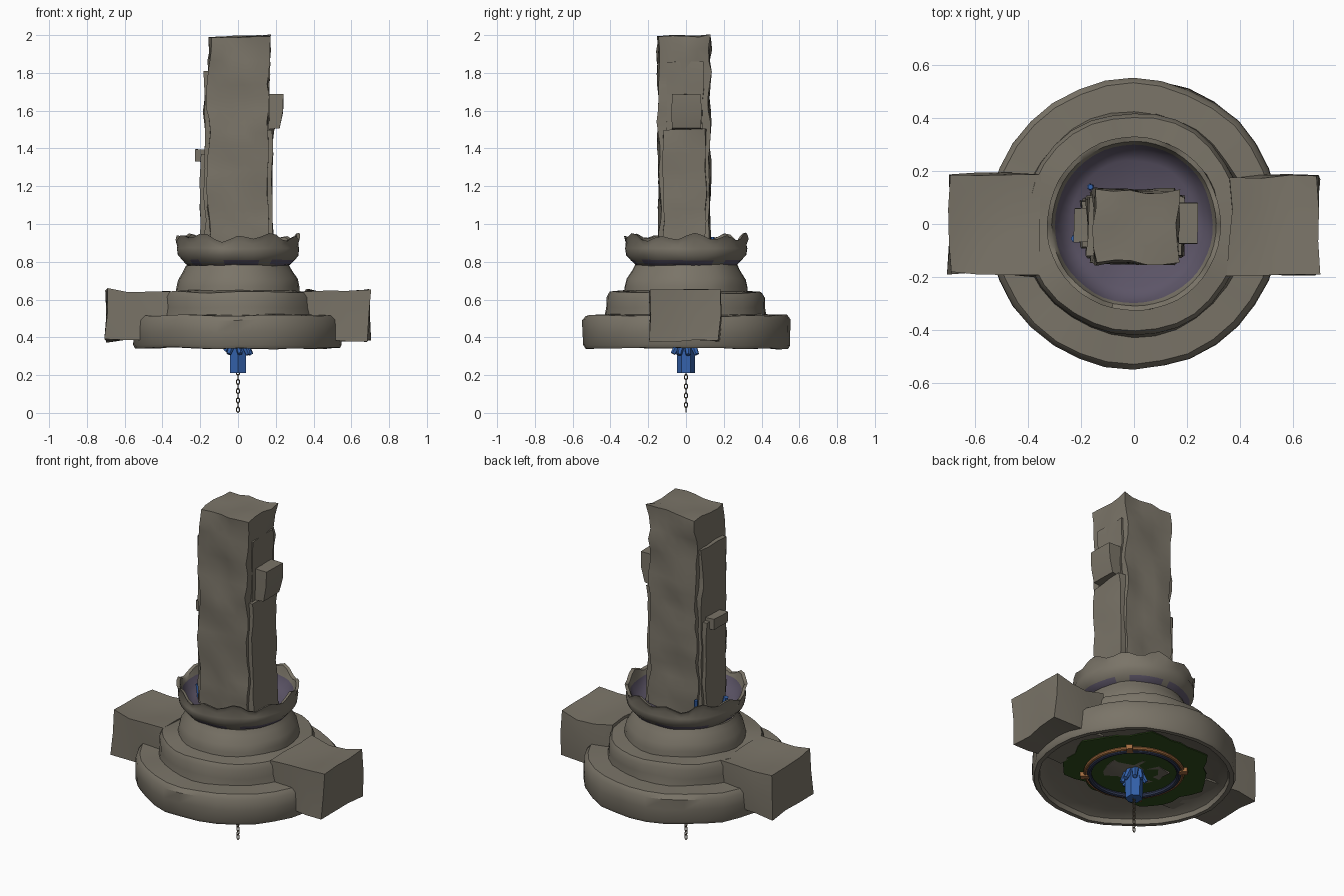
import bpy, bmesh, math, random
from mathutils import Vector, Matrix, noise

if "Cube" in bpy.data.objects:
    bpy.data.objects.remove(bpy.data.objects["Cube"])

random.seed(4)


def mat(name, rgb):
    m = bpy.data.materials.new(name)
    m.diffuse_color = (*rgb, 1)
    m.use_nodes = True
    m.node_tree.nodes["Principled BSDF"].inputs["Base Color"].default_value = m.diffuse_color
    return m


STONE = mat("weathered stone", (0.195, 0.175, 0.138))
PURPLE = mat("dusky purple", (0.107, 0.09, 0.135))
BLUE = mat("crystal blue", (0.035, 0.125, 0.42))
MOSS = mat("moss green", (0.03, 0.075, 0.012))
COPPER = mat("copper", (0.36, 0.15, 0.05))
NAVY = mat("dark blue metal", (0.03, 0.04, 0.085))
CHAIN = mat("chain brown", (0.11, 0.085, 0.055))


def finish(name, bm, mats, angle=35):
    bmesh.ops.recalc_face_normals(bm, faces=bm.faces)
    me = bpy.data.meshes.new(name)
    bm.to_mesh(me)
    bm.free()
    for m in mats:
        me.materials.append(m)
    me.polygons.foreach_set("use_smooth", [True] * len(me.polygons))
    me.set_sharp_from_angle(angle=math.radians(angle))
    ob = bpy.data.objects.new(name, me)
    bpy.context.collection.objects.link(ob)
    return ob


def wobble(bm, amp, freq, seed):
    off = Vector((seed * 3.7, seed * 1.3, seed * 7.1))
    for v in bm.verts:
        v.co += noise.noise_vector(v.co * freq + off) * amp


def rough_block(name, lo, hi, step=0.08, amp=0.014, freq=6, seed=1, shape=None):
    """Box cut into a grid and weathered with noise."""
    lo, hi = Vector(lo), Vector(hi)
    bm = bmesh.new()
    bmesh.ops.create_cube(bm, size=1)
    for v in bm.verts:
        v.co = (lo + hi) / 2 + v.co * (hi - lo)
    for ax in range(3):
        n = max(1, round((hi[ax] - lo[ax]) / step))
        for i in range(1, n):
            co, no = Vector((0, 0, 0)), Vector((0, 0, 0))
            co[ax], no[ax] = lo[ax] + (hi[ax] - lo[ax]) * i / n, 1
            bmesh.ops.bisect_plane(bm, geom=bm.verts[:] + bm.edges[:] + bm.faces[:],
                                   plane_co=co, plane_no=no)
    if shape:
        for v in bm.verts:
            shape(v.co)
    wobble(bm, amp, freq, seed)
    return finish(name, bm, [STONE], 40)


def lathe(name, profile, mats, segs=32, amp=0.012, freq=5, seed=1, shape=None, rule=None):
    """Spin (radius, z) points about the z axis; rule picks a material per face."""
    bm = bmesh.new()
    rings = []
    for r, z in profile:
        if r == 0:
            rings.append([bm.verts.new((0, 0, z))] * segs)
        else:
            rings.append([bm.verts.new((r * math.cos(a), r * math.sin(a), z))
                          for a in (2 * math.pi * i / segs for i in range(segs))])
    for k, (a, b) in enumerate(zip(rings, rings[1:])):
        for i in range(segs):
            j = (i + 1) % segs
            vs = list(dict.fromkeys((a[i], a[j], b[j], b[i])))
            f = bm.faces.new(vs)
            if rule:
                f.material_index = rule(k, f.calc_center_median())
    if shape:
        for v in bm.verts:
            shape(v.co)
    wobble(bm, amp, freq, seed)
    return finish(name, bm, mats, 40)


# stepped round base, hollow underneath
lathe("base_tier", [(0, .395), (.46, .395), (.51, .37), (.515, .342), (.54, .342), (.55, .36),
                    (.55, .43), (.55, .49), (.53, .515), (.40, .52)], [STONE], amp=.01, seed=2)
lathe("middle_tier", [(.43, .50), (.42, .56), (.42, .61), (.405, .638), (.30, .645)], [STONE], seed=3)
lathe("neck_tier", [(.33, .62), (.325, .67), (.315, .71), (.285, .755), (.27, .785), (.10, .79)],
      [STONE], seed=4)

# arms on both sides
for side, s in (("right", 1), ("left", -1)):
    x = sorted((s * .36, s * .695))

    def flare(c):
        c.z += .01 * math.cos((abs(c.x) - .36) * 18) * (1 if c.z > .5 else -.3)
    rough_block(side + "_arm", (x[0], -.19, .385), (x[1], .18, .64), .12, .022, 5, 5 + s, flare)


# scalloped bowl with purple lining
def scallop(c):
    if c.z > .89:
        a = math.atan2(c.y, c.x)
        c.z += .016 * math.sin(11 * a) + .01 * math.sin(5 * a + 1)


def bowl_rule(k, c):
    if k >= 8:
        return 1
    return int(k < 2 and noise.noise(c * 9) > 0)


lathe("bowl", [(.25, .775), (.275, .785), (.298, .81), (.32, .835), (.325, .87), (.32, .90),
               (.33, .93), (.312, .925), (.30, .89), (.28, .85), (.24, .82), (0, .81)],
      [STONE, PURPLE], 48, .006, 8, 6, scallop, bowl_rule)


# tall pillar and the slabs fixed to its sides
def slant(c):
    if c.z > 1.9:
        c.z += .03 * c.x
        c.x += .008


rough_block("pillar", (-.155, -.143, .378), (.16, .125, 1.993), .065, .022, 8, 8, slant)
rough_block("right_slab", (.10, -.12, .80), (.185, .105, 1.50), .07, .016, 8, 9)
rough_block("right_upper_slab", (.10, -.10, 1.45), (.165, .09, 1.86), .07, .012, 8, 10)


def wedge(c):
    if c.z < 1.55 and c.x > .18:
        c.z += .012
        c.x -= .02


rough_block("right_bracket", (.12, -.075, 1.495), (.238, .08, 1.685), .1, .008, 6, 11, wedge)
rough_block("left_slab", (-.175, -.12, .80), (-.10, .105, 1.80), .07, .016, 8, 12)
rough_block("left_lower_slab", (-.198, -.09, .80), (-.12, .09, 1.37), .07, .014, 8, 13)
rough_block("left_cap", (-.225, -.07, 1.33), (-.12, .06, 1.395), .06, .008, 8, 14)


# moss sheet on the underside, thinner towards the front
def moss_edge(c):
    a = math.atan2(c.y, c.x)
    k = 1 - .3 * max(0, -math.sin(a)) ** 3 + .05 * math.sin(7 * a) + .03 * math.sin(13 * a)
    c.x, c.y = c.x * k, c.y * k


lathe("moss", [(0, .38), (.25, .38), (.40, .38), (.40, .386), (0, .386)], [MOSS], 40, .003, 9, 15, moss_edge)


def torus(name, r, w, z, m, segs=40):
    prof = [(r + w * math.cos(t), z + w * math.sin(t)) for t in (i * math.pi / 4 for i in range(9))]
    return lathe(name, prof, [m], segs, 0)


# metal rings with four clips
torus("copper_ring", .263, .011, .372, COPPER)
torus("dark_ring", .243, .014, .368, NAVY)
for i in range(4):
    bm = bmesh.new()
    bmesh.ops.create_cube(bm, size=1, matrix=Matrix.Rotation(math.pi * (.25 + i / 2), 4, 'Z')
                          @ Matrix.Translation((.265, 0, .37)) @ Matrix.Diagonal((.05, .035, .03, 1)))
    finish("ring_clip", bm, [COPPER])


# crystals: six-sided shards
def shard(name, base, tip, r, taper=.8):
    base, tip = Vector(base), Vector(tip)
    d = tip - base
    bm = bmesh.new()
    bmesh.ops.create_cone(bm, cap_ends=True, segments=6, radius1=r, radius2=r * taper, depth=d.length,
                          matrix=Matrix.Translation((base + tip) / 2)
                          @ d.to_track_quat('Z', 'Y').to_matrix().to_4x4())
    finish(name, bm, [BLUE], 20)


shard("main_crystal", (0, 0, .40), (0, 0, .21), .05, .95)
for i in range(7):
    a = i * 2 * math.pi / 7 + .2
    q = random.uniform(.05, .085)
    shard("side_crystal", (.03 * math.cos(a), .03 * math.sin(a), .385),
          (.012 + q * math.cos(a), q * math.sin(a), random.uniform(.305, .335)), .022, .6)
shard("bowl_crystal_back", (-.165, .14, .82), (-.165, .14, .93), .013)
shard("bowl_crystal_left", (-.21, -.055, .82), (-.225, -.055, .89), .018)

# hanging chain of alternating links
for i in range(9):
    bm = bmesh.new()
    rows = []
    for u in range(12):
        a = u * math.pi / 6
        c = Vector((.008 * math.cos(a), 0, .0145 * math.sin(a)))
        n = Vector((math.cos(a), 0, math.sin(a)))
        rows.append([bm.verts.new(c + .003 * (math.cos(t) * n + math.sin(t) * Vector((0, 1, 0))))
                     for t in (w * math.pi / 3 for w in range(6))])
    for u in range(12):
        for w in range(6):
            p, q = rows[u], rows[(u + 1) % 12]
            bm.faces.new((p[w], q[w], q[(w + 1) % 6], p[(w + 1) % 6]))
    bm.transform(Matrix.Translation((0, 0, .0175 + i * .0245)) @ Matrix.Rotation(i * math.pi / 2, 4, 'Z'))
    finish("chain_link", bm, [CHAIN])
